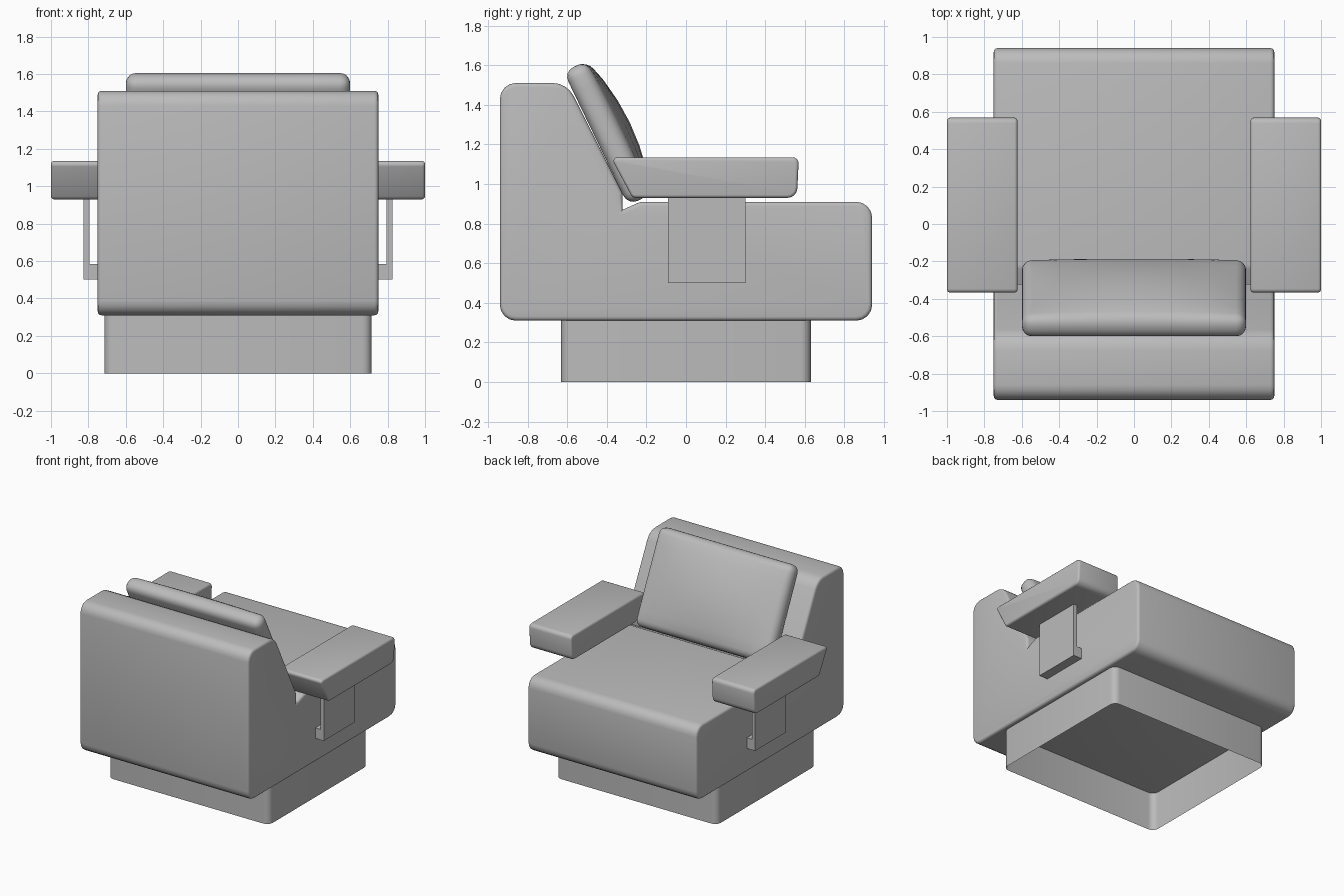
import bpy, bmesh, math
from mathutils import Vector, Matrix

if "Cube" in bpy.data.objects:
    bpy.data.objects.remove(bpy.data.objects["Cube"], do_unlink=True)

grey = bpy.data.materials.new("soft grey")
grey.use_nodes = True
grey.diffuse_color = (0.5, 0.5, 0.5, 1)
grey.node_tree.nodes["Principled BSDF"].inputs["Base Color"].default_value = (0.5, 0.5, 0.5, 1)


def finish(bm, name, angle=35):
    bmesh.ops.recalc_face_normals(bm, faces=bm.faces)
    mesh = bpy.data.meshes.new(name)
    bm.to_mesh(mesh)
    bm.free()
    obj = bpy.data.objects.new(name, mesh)
    bpy.context.collection.objects.link(obj)
    mesh.materials.append(grey)
    bpy.ops.object.select_all(action='DESELECT')
    obj.select_set(True)
    bpy.context.view_layer.objects.active = obj
    bpy.ops.object.shade_smooth_by_angle(angle=math.radians(angle))
    return obj


def rounded(corners, steps=4):
    """Outline from (a, b, radius) corners, each filleted with an arc."""
    out = []
    for i, (a, b, r) in enumerate(corners):
        p = Vector((a, b))
        if r == 0:
            out.append(p)
            continue
        d0 = (Vector(corners[i - 1][:2]) - p).normalized()
        d1 = (Vector(corners[(i + 1) % len(corners)][:2]) - p).normalized()
        half = d0.angle(d1) / 2
        centre = p + (d0 + d1).normalized() * (r / math.sin(half))
        v0 = p + d0 * (r / math.tan(half)) - centre
        v1 = p + d1 * (r / math.tan(half)) - centre
        total = v0.angle(v1)
        for k in range(steps + 1):
            t = k / steps
            out.append(centre + (v0 * math.sin((1 - t) * total) + v1 * math.sin(t * total)) / math.sin(total))
    return out


def side_profile(name, corners, x0, x1, edge):
    """Extrude a (y, z) outline along x and round the rims of both ends."""
    bm = bmesh.new()
    cap = bm.faces.new([bm.verts.new((x0, p.x, p.y)) for p in rounded(corners)])
    ext = bmesh.ops.extrude_face_region(bm, geom=[cap], use_keep_orig=True)
    moved = [g for g in ext["geom"] if isinstance(g, bmesh.types.BMVert)]
    bmesh.ops.translate(bm, verts=moved, vec=(x1 - x0, 0, 0))
    bm.normal_update()
    bmesh.ops.recalc_face_normals(bm, faces=bm.faces)
    if edge:
        rims = [e for e in bm.edges if abs(e.verts[0].co.x - e.verts[1].co.x) < 1e-5]
        bmesh.ops.bevel(bm, geom=rims, offset=edge, segments=3, profile=0.5,
                        affect='EDGES', clamp_overlap=True)
    return finish(bm, name)


# Upholstered body: seat and backrest in one block
side_profile("seat_and_back", [
    (-0.94, 0.31, 0.08), (0.94, 0.31, 0.08), (0.94, 0.91, 0.08), (-0.23, 0.91, 0.06),
    (-0.32, 0.87, 0), (-0.32, 0.95, 0.04), (-0.60, 1.51, 0.12), (-0.94, 1.51, 0.08)],
    -0.75, 0.75, 0.02)

# Plinth: thin open wall with rounded corners
bm = bmesh.new()
ring = rounded([(-0.715, -0.63, 0.05), (0.715, -0.63, 0.05), (0.715, 0.63, 0.05), (-0.715, 0.63, 0.05)])
low = [bm.verts.new((p.x, p.y, 0)) for p in ring]
high = [bm.verts.new((p.x, p.y, 0.315)) for p in ring]
for i in range(len(ring)):
    bm.faces.new((low[i - 1], low[i], high[i], high[i - 1]))
finish(bm, "plinth")

# Armrests and their L-shaped brackets
for side, s in (("left", 1), ("right", -1)):
    side_profile(side + "_armrest", [
        (-0.27, 0.93, 0.03), (0.56, 0.93, 0.05), (0.57, 1.135, 0.03), (-0.38, 1.135, 0.02)],
        0.623 * s, 1.0 * s, 0.016)
    bm = bmesh.new()
    bracket = [(0.74, 0.5), (0.825, 0.5), (0.825, 0.94), (0.795, 0.94), (0.795, 0.585), (0.74, 0.585)]
    face = bm.faces.new([bm.verts.new((s * x, -0.09, z)) for x, z in bracket])
    ext = bmesh.ops.extrude_face_region(bm, geom=[face], use_keep_orig=True)
    bmesh.ops.translate(bm, vec=(0, 0.39, 0),
                        verts=[g for g in ext["geom"] if isinstance(g, bmesh.types.BMVert)])
    finish(bm, side + "_bracket")

# Back cushion: slab with a domed front, leaning on the backrest
bm = bmesh.new()
bmesh.ops.create_cube(bm, size=1, matrix=Matrix.Diagonal((1.2, 0.13, 0.75, 1)))
bm.normal_update()
wide = [e for e in bm.edges if abs(e.verts[0].co.y - e.verts[1].co.y) < 1e-5]
bmesh.ops.subdivide_edges(bm, edges=wide, cuts=5, use_grid_fill=True)
for v in bm.verts:
    if v.co.y > 0:
        v.co.y += 0.06 * (1 - (v.co.x / 0.6) ** 2) * (1 - (v.co.z / 0.375) ** 2)
bm.normal_update()
rims = [e for e in bm.edges if e.calc_face_angle(0) > math.radians(45)]
bmesh.ops.bevel(bm, geom=rims, offset=0.055, segments=4, profile=0.5,
                affect='EDGES', clamp_overlap=True)
lean = math.radians(25.8)
along = Vector((0, -math.sin(lean), math.cos(lean)))
out = Vector((0, math.cos(lean), math.sin(lean)))
bm.transform(Matrix.Translation(along * 1.305 + out * 0.19) @ Matrix.Rotation(lean, 4, 'X'))
finish(bm, "back_cushion", 50)
